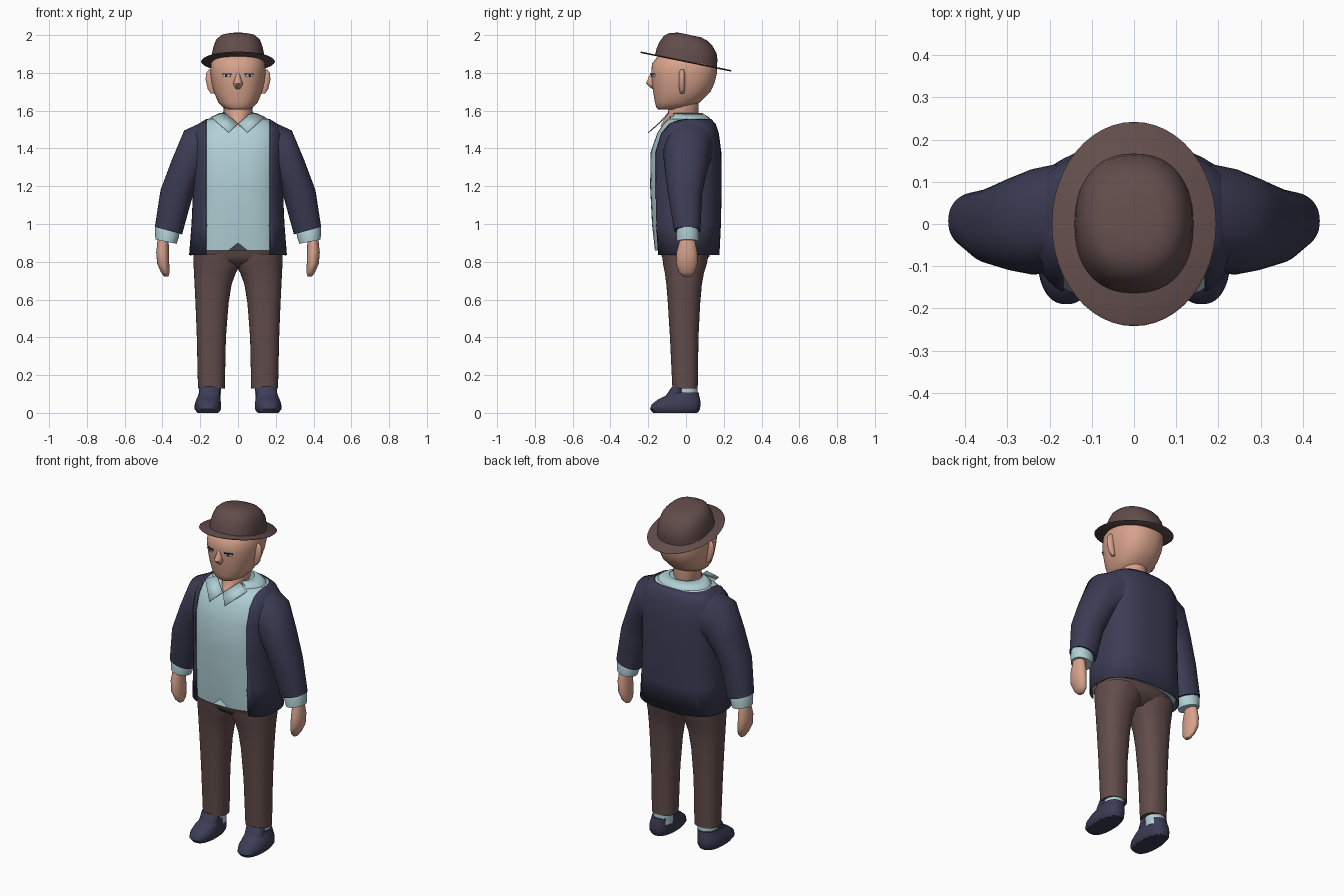
import bpy, bmesh, math
from mathutils import Vector

if "Cube" in bpy.data.objects:
    bpy.data.objects.remove(bpy.data.objects["Cube"])


def material(name, rgb):
    m = bpy.data.materials.new(name)
    m.diffuse_color = (*rgb, 1)
    m.use_nodes = True
    m.node_tree.nodes["Principled BSDF"].inputs["Base Color"].default_value = m.diffuse_color
    return m


NAVY = material("navy", (0.045, 0.045, 0.09))
BROWN = material("brown", (0.12, 0.073, 0.07))
BLUE = material("pale blue", (0.44, 0.63, 0.67))
SKIN = material("skin", (0.68, 0.36, 0.26))
DARK = material("eye dark", (0.02, 0.02, 0.04))
WHITE = material("eye white", (0.7, 0.72, 0.75))


def finish(bm, name, mat, mirror=False, solid=0, angle=45):
    bmesh.ops.recalc_face_normals(bm, faces=bm.faces)
    me = bpy.data.meshes.new(name)
    bm.to_mesh(me)
    bm.free()
    me.materials.append(mat)
    ob = bpy.data.objects.new(name, me)
    bpy.context.collection.objects.link(ob)
    bpy.ops.object.select_all(action='DESELECT')
    ob.select_set(True)
    bpy.context.view_layer.objects.active = ob
    bpy.ops.object.shade_smooth_by_angle(angle=math.radians(angle))
    if solid:
        ob.modifiers.new("thickness", 'SOLIDIFY').thickness = solid
    if mirror:
        ob.modifiers.new("mirror", 'MIRROR')
    return ob


def loft(rings, n=2.0, seg=48, caps=True):
    """Rings are (outer x, outer z, inner x, inner z, y min, y max)."""
    bm = bmesh.new()
    loops = []
    for xo, zo, xi, zi, y0, y1 in rings:
        loop = []
        for i in range(seg):
            a = 2 * math.pi * i / seg
            c, s = math.cos(a), math.sin(a)
            c = math.copysign(abs(c) ** (2 / n), c)
            s = math.copysign(abs(s) ** (2 / n), s)
            loop.append(bm.verts.new(((xo + xi) / 2 + c * (xo - xi) / 2,
                                      (y0 + y1) / 2 + s * (y1 - y0) / 2,
                                      (zo + zi) / 2 + c * (zo - zi) / 2)))
        loops.append(loop)
    for a, b in zip(loops, loops[1:]):
        for i in range(seg):
            j = (i + 1) % seg
            bm.faces.new((a[i], a[j], b[j], b[i]))
    if caps:
        bm.faces.new(loops[0])
        bm.faces.new(loops[-1])
    return bm


def centred(rows, grow=0):
    """Rows (z, half width, y min, y max) to symmetric rings."""
    return [(r + grow, z, -r - grow, z, a - grow, b + grow) for z, r, a, b in rows]


def sided(rows):
    """Rows (z, outer x, inner x, y min, y max) to level rings."""
    return [(o, z, i, z, a, b) for z, o, i, a, b in rows]


# Shirt, with a notch in the front hem
TORSO = [(1.0, .237, -.18, .176), (1.2, .228, -.19, .18), (1.38, .233, -.187, .178),
         (1.48, .232, -.153, .165), (1.53, .2, -.12, .148), (1.555, .16, -.095, .125)]
bm = loft(centred([(.86, .243, -.166, .165)] + TORSO), 2.6)
for v in bm.verts:
    if abs(v.co.x) < .01 and v.co.y < 0 and v.co.z < .87:
        v.co.z += .04
finish(bm, "shirt", BLUE)

# Open jacket: same body slightly larger, front panel cut away
bm = loft(centred([(.835, .25, -.165, .168)] + TORSO, .009), 2.6, caps=False)
for x in (-.17, .17):
    bmesh.ops.bisect_plane(bm, geom=bm.verts[:] + bm.edges[:] + bm.faces[:],
                           plane_co=(x, 0, 0), plane_no=(1, 0, 0))
front = [f for f in bm.faces if abs(f.calc_center_median().x) < .169
         and f.calc_center_median().y < 0]
bmesh.ops.delete(bm, geom=front, context='FACES')
finish(bm, "jacket", NAVY, solid=.006)

# Sleeves, cuffs and hands
finish(loft([(.165, 1.55, .13, 1.25, -.10, .15), (.285, 1.495, .19, 1.25, -.12, .13),
             (.35, 1.34, .222, 1.2, -.11, .108), (.41, 1.18, .245, 1.13, -.095, .085),
             (.44, .985, .296, .945, -.062, .076)], 2.2), "sleeve", NAVY, True)
finish(loft([(.438, .99, .31, .95, -.048, .065), (.44, .965, .313, .93, -.052, .07),
             (.437, .918, .325, .895, -.05, .068)]), "cuff", BLUE, True)
finish(loft(sided([(.925, .425, .368, -.03, .045), (.85, .433, .365, -.05, .06),
                   (.79, .428, .364, -.052, .06), (.745, .408, .362, -.038, .048),
                   (.722, .392, .368, -.015, .025)])), "hand", SKIN, True, angle=60)

# Trousers
finish(loft(centred([(.768, .1, -.06, .06), (.8, .21, -.11, .10), (.83, .236, -.13, .125),
                     (.95, .225, -.14, .14)]), 2.3), "trouser_seat", BROWN, angle=70)
finish(loft(sided([(.13, .212, .07, -.072, .062), (.4, .218, .064, -.085, .066),
                   (.58, .225, .05, -.096, .075), (.68, .23, .034, -.104, .084),
                   (.74, .233, .012, -.112, .095), (.78, .235, -.01, -.12, .108),
                   (.84, .236, -.02, -.128, .12)]), 2.3), "trouser_leg", BROWN, True)

# Socks and shoes
finish(loft(sided([(.07, .2, .092, -.05, .06), (.15, .198, .09, -.05, .06)])),
       "sock", BLUE, True)
finish(loft(sided([(.004, .218, .1, -.178, .065), (.02, .23, .09, -.19, .074),
                   (.045, .229, .09, -.182, .077), (.07, .222, .092, -.15, .075),
                   (.09, .212, .094, -.11, .07), (.108, .207, .094, -.085, .067)]), 2.4),
       "shoe", NAVY, True, angle=50)
finish(loft(sided([(0, .215, .103, -.174, .06), (.01, .22, .1, -.18, .066)]), 2.4),
       "sole", NAVY, True)
finish(loft(sided([(.09, .208, .095, -.108, -.01), (.14, .204, .093, -.073, -.012)])),
       "shoe_tongue", NAVY, True)

# Neck, reaching into the open collar
finish(loft(centred([(1.515, .02, -.137, .03), (1.55, .06, -.118, .06),
                     (1.585, .076, -.095, .065), (1.67, .075, -.09, .068)])), "neck", SKIN)

# Collar band and two pointed flaps
bm = loft(centred([(1.545, .172, -.105, .14), (1.568, .14, -.1, .118),
                   (1.588, .095, -.09, .085)]), caps=False)
gap = [f for f in bm.faces if f.calc_center_median().y < -.04
       and abs(f.calc_center_median().x) < .085]
bmesh.ops.delete(bm, geom=gap, context='FACES')
finish(bm, "collar", BLUE, solid=.006)
bm = bmesh.new()
bm.faces.new([bm.verts.new(p) for p in ((.002, -.142, 1.53), (.05, -.197, 1.482),
                                        (.14, -.108, 1.562), (.075, -.088, 1.59))])
finish(bm, "collar_flap", BLUE, True, solid=.005)

# Head
finish(loft(centred([(1.607, .055, -.148, -.03), (1.618, .08, -.157, .02),
                     (1.645, .105, -.165, .075), (1.70, .128, -.174, .13),
                     (1.75, .14, -.18, .152), (1.80, .147, -.184, .164),
                     (1.85, .143, -.18, .162), (1.90, .115, -.14, .13)]), 2.3),
       "head", SKIN, angle=70)
finish(loft(centred([(1.715, .014, -.18, -.15), (1.745, .026, -.212, -.15),
                     (1.765, .018, -.203, -.15), (1.80, .01, -.186, -.15)]), seg=16),
       "nose", SKIN, angle=60)
finish(loft(sided([(1.69, .143, .12, -.03, -.01), (1.715, .16, .12, -.036, -.006),
                   (1.765, .172, .12, -.038, -.004), (1.80, .168, .12, -.036, -.006),
                   (1.818, .155, .12, -.03, -.01)]), seg=24), "ear", SKIN, True, angle=60)

# Eyes: thin plates turned to follow the face
for side in (-1, 1):
    for name, mat, w, h, y in (("eye_white", WHITE, .04, .012, -.1745),
                               ("pupil", DARK, .014, .014, -.1765),
                               ("eyelid", DARK, .05, .005, -.1765)):
        bm = bmesh.new()
        bmesh.ops.create_cube(bm, size=1)
        bmesh.ops.scale(bm, vec=Vector((w, .009, h)), verts=bm.verts)
        ob = finish(bm, name, mat)
        ob.location = (side * .06, y, 1.785 + (.008 if name == "eyelid" else 0))
        ob.rotation_euler.z = side * math.radians(21)

# Hat, tilted back
hat = (finish(loft(centred([(-.004, .19, -.243, .243), (0, .195, -.247, .247),
                            (.004, .19, -.243, .243)])), "hat_brim", BROWN),
       finish(loft(centred([(0, .141, -.168, .166), (.04, .138, -.166, .162),
                            (.075, .131, -.158, .15), (.11, .117, -.142, .12),
                            (.131, .095, -.115, .09), (.142, .06, -.07, .05)]), 2.3),
              "hat_crown", BROWN, angle=60))
for ob in hat:
    ob.location.z = 1.86
    ob.rotation_euler.x = math.radians(-11.6)
